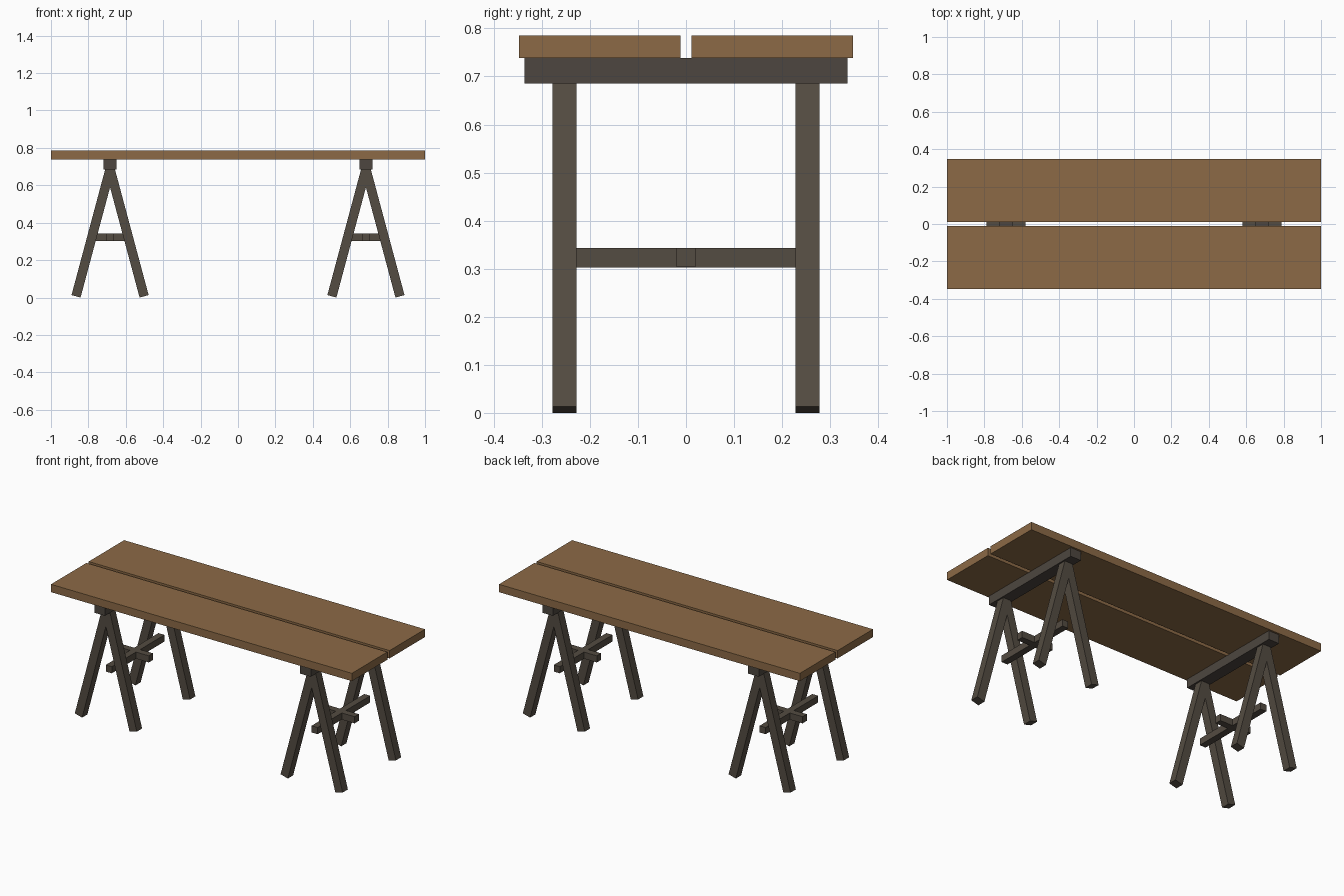
import bpy, math
from mathutils import Matrix, Vector

if "Cube" in bpy.data.objects:
    bpy.data.objects.remove(bpy.data.objects["Cube"])


def material(name, rgb):
    m = bpy.data.materials.new(name)
    m.diffuse_color = (*rgb, 1)
    m.use_nodes = True
    m.node_tree.nodes["Principled BSDF"].inputs["Base Color"].default_value = m.diffuse_color
    return m


WOOD = material("warm_wood", (0.262, 0.144, 0.061))
DARK = material("dark_stained_wood", (0.088, 0.072, 0.054))
BEAM = material("dark_beam_wood", (0.075, 0.062, 0.050))


def box(name, center, size, mat, tilt=0.0):
    """Box with the given centre and size, tilted about the y axis."""
    bpy.ops.mesh.primitive_cube_add(size=1)
    ob = bpy.context.object
    ob.name = name
    ob.data.transform(Matrix.Translation(Vector(center))
                      @ Matrix.Rotation(tilt, 4, 'Y')
                      @ Matrix.Diagonal((*size, 1)))
    ob.data.materials.append(mat)
    return ob


# Two tabletop planks with a narrow gap between them
for side, y in (("front", -1), ("back", 1)):
    box(f"{side}_plank", (0, y * 0.179, 0.7615), (2, 0.336, 0.047), WOOD)

# Two trestles
TILT = math.radians(15)
LEG = 0.05
LENGTH = 0.712
foot_z = LEG / 2 * math.sin(TILT)
for end, cx in (("left", -0.684), ("right", 0.684)):
    box(f"{end}_top_beam", (cx, 0, 0.7115), (0.07, 0.672, 0.053), BEAM)
    # Splayed leg pairs; they meet under the beam
    for side, y in (("front", -0.253), ("back", 0.253)):
        for lean, s in (("outer" if cx < 0 else "inner", -1),
                        ("inner" if cx < 0 else "outer", 1)):
            x = cx + s * (0.182 - LENGTH / 2 * math.sin(TILT))
            z = foot_z + LENGTH / 2 * math.cos(TILT)
            box(f"{end}_{side}_{lean}_leg", (x, y, z),
                (LEG, LEG, LENGTH), DARK, -s * TILT)
    # Crossed stretchers between the legs
    box(f"{end}_long_stretcher", (cx, 0, 0.323), (0.04, 0.50, 0.04), DARK)
    box(f"{end}_cross_stretcher", (cx, 0, 0.323), (0.21, 0.04, 0.0398), DARK)
